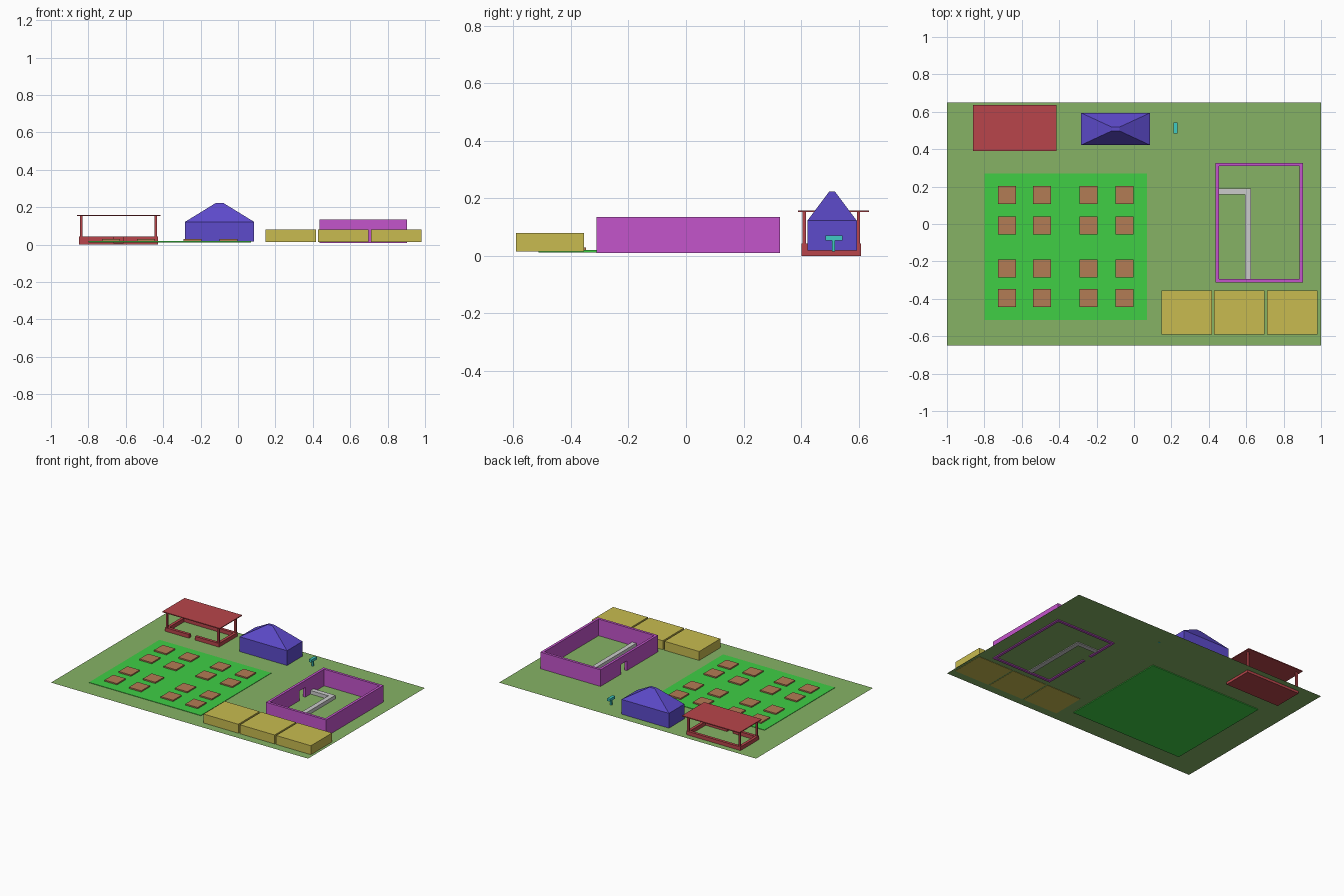
import bpy, bmesh

if "Cube" in bpy.data.objects:
    bpy.data.objects.remove(bpy.data.objects["Cube"])


def material(name, rgb):
    m = bpy.data.materials.new(name)
    m.diffuse_color = (*rgb, 1)
    m.use_nodes = True
    m.node_tree.nodes["Principled BSDF"].inputs["Base Color"].default_value = m.diffuse_color
    return m


def add_box(bm, x0, x1, y0, y1, z0, z1):
    verts = bmesh.ops.create_cube(bm, size=1)["verts"]
    for v in verts:
        v.co.x = x1 if v.co.x > 0 else x0
        v.co.y = y1 if v.co.y > 0 else y0
        v.co.z = z1 if v.co.z > 0 else z0
    return verts


def finish(name, bm, mat=None):
    bmesh.ops.recalc_face_normals(bm, faces=bm.faces)
    me = bpy.data.meshes.new(name)
    bm.to_mesh(me)
    bm.free()
    ob = bpy.data.objects.new(name, me)
    bpy.context.collection.objects.link(ob)
    if mat:
        me.materials.append(mat)
    return ob


def boxes(name, mat, *dims):
    bm = bmesh.new()
    for d in dims:
        add_box(bm, *d)
    return finish(name, bm, mat)


lawn = material("lawn", (0.24, 0.45, 0.13))
grass = material("bright_grass", (0.05, 0.62, 0.06))
soil = material("soil", (0.45, 0.20, 0.09))
red = material("red", (0.48, 0.06, 0.07))
blue = material("blue", (0.11, 0.07, 0.60))
purple = material("purple", (0.55, 0.09, 0.60))
yellow = material("yellow", (0.58, 0.50, 0.08))
teal = material("teal", (0.05, 0.60, 0.55))

# Ground sheet
bm = bmesh.new()
bmesh.ops.create_grid(bm, x_segments=1, y_segments=1, size=1)
for v in bm.verts:
    v.co.y *= 0.65
    v.co.z = 0.017
finish("ground", bm, lawn)

# Garden field with a 4 x 4 arrangement of soil beds
boxes("field", grass, (-0.80, 0.07, -0.513, 0.27, 0.012, 0.02))
beds = []
for cx in (-0.68, -0.491, -0.243, -0.052):
    for cy in (0.155, -0.008, -0.238, -0.395):
        beds.append((cx - 0.048, cx + 0.048, cy - 0.048, cy + 0.048, 0.015, 0.029))
boxes("soil_beds", soil, *beds)

# Open shelter: floor, low wall with front gap, posts, flat roof
X0, X1, Y0, Y1, T = -0.85, -0.428, 0.402, 0.608, 0.02
boxes("shelter_floor", red, (X0, X1, Y0, Y1, 0, 0.006))
boxes("shelter_low_wall", red,
      (X0, X0 + T, Y0, Y1, 0, 0.043),
      (X1 - T, X1, Y0, Y1, 0, 0.043),
      (X0 + T, X1 - T, Y1 - T, Y1, 0, 0.043),
      (X0 + T, -0.663, Y0, Y0 + T, 0, 0.043),
      (-0.615, X1 - T, Y0, Y0 + T, 0, 0.043))
boxes("shelter_posts", red, *[
    (x, x + 0.013, y, y + 0.012, 0.043, 0.152)
    for x in (-0.845, -0.446) for y in (0.406, 0.594)])
boxes("shelter_roof", red, (-0.861, -0.414, 0.389, 0.636, 0.152, 0.158))

# House: box body and hipped roof with a small flat top
boxes("house_body", blue, (-0.283, 0.086, 0.422, 0.594, 0.018, 0.122))
bm = bmesh.new()
for v in add_box(bm, -0.283, 0.086, 0.422, 0.594, 0.122, 0.223):
    if v.co.z > 0.2:
        v.co.x = -0.0985 + (0.02 if v.co.x > -0.1 else -0.02)
        v.co.y = 0.508 + (0.01 if v.co.y > 0.5 else -0.01)
finish("house_roof", bm, blue)

# Walled pen with a low doorway in the left wall
A0, A1, B0, B1, W, Z0, Z1 = 0.436, 0.904, -0.312, 0.327, 0.018, 0.01, 0.134
boxes("pen_walls", purple,
      (A1 - W, A1, B0, B1, Z0, Z1),
      (A0 + W, A1 - W, B0, B0 + W, Z0, Z1),
      (A0 + W, A1 - W, B1 - W, B1, Z0, Z1),
      (A0, A0 + W, B0, 0.035, Z0, Z1),
      (A0, A0 + W, 0.10, B1, Z0, Z1),
      (A0, A0 + W, 0.035, 0.10, 0.085, Z1))

# L-shaped grey partition inside the pen
boxes("pen_partition", None,
      (0.452, 0.625, 0.157, 0.19, 0.012, 0.042),
      (0.593, 0.625, -0.295, 0.157, 0.012, 0.042))

# Row of three storage boxes
boxes("storage_boxes", yellow, *[
    (x, x + 0.27, -0.591, -0.355, 0.015, 0.08) for x in (0.146, 0.429, 0.711)])

# Small post with a crosswise head
boxes("post_stem", teal, (0.216, 0.227, 0.508, 0.519, 0.015, 0.054))
boxes("post_head", teal, (0.211, 0.232, 0.485, 0.544, 0.053, 0.071))
